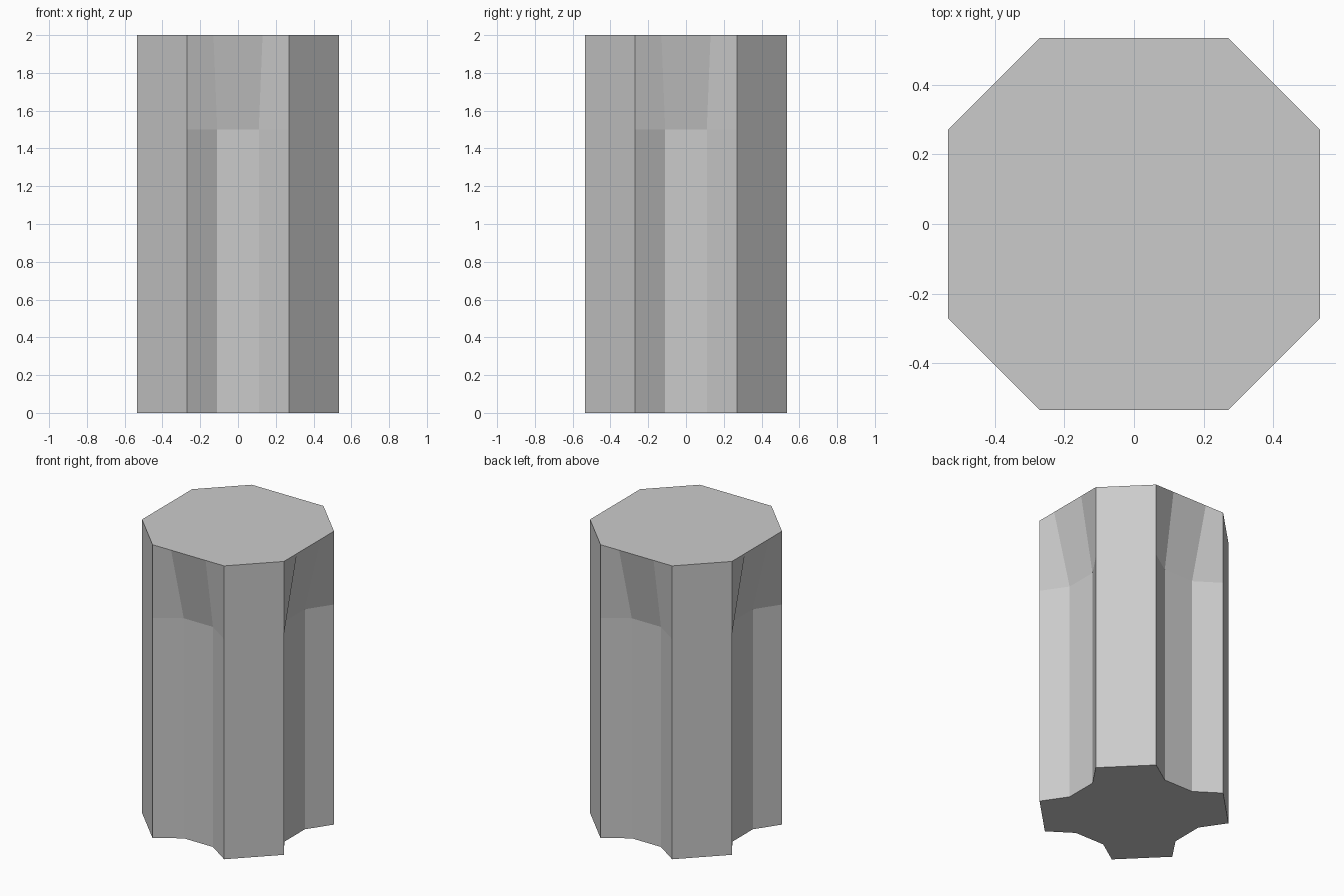
import bpy, bmesh
from math import pi
from mathutils import Vector, Matrix

if "Cube" in bpy.data.objects:
    bpy.data.objects.remove(bpy.data.objects["Cube"])

R, C = 0.535, 0.27          # octagon half width, half length of a main side
FLUTE = 0.427               # distance from axis to the flute floor


def ring(bm, z, inner_x, inner_d):
    """16-point outline: one fluted side repeated four times."""
    side = [(-C, -R), (-inner_x, -inner_d), (inner_x, -inner_d), (C, -R)]
    verts = []
    for k in range(4):
        turn = Matrix.Rotation(k * pi / 2, 3, 'Z')
        verts += [bm.verts.new(turn @ Vector((x, y, z))) for x, y in side]
    return verts


bm = bmesh.new()
# Fluted shaft, then flutes fading out into a plain octagonal top
rings = [ring(bm, 0.0, 0.11, FLUTE),
         ring(bm, 1.5, 0.11, FLUTE),
         ring(bm, 2.0, 0.13, R)]
for low, high in zip(rings, rings[1:]):
    for i in range(16):
        j = (i + 1) % 16
        bm.faces.new((low[i], low[j], high[j], high[i]))
# End caps
bm.faces.new(rings[-1])
bm.faces.new(rings[0][::-1])
bmesh.ops.recalc_face_normals(bm, faces=bm.faces)

mesh = bpy.data.meshes.new("fluted_column")
bm.to_mesh(mesh)
bm.free()
bpy.context.collection.objects.link(bpy.data.objects.new("fluted_column", mesh))
